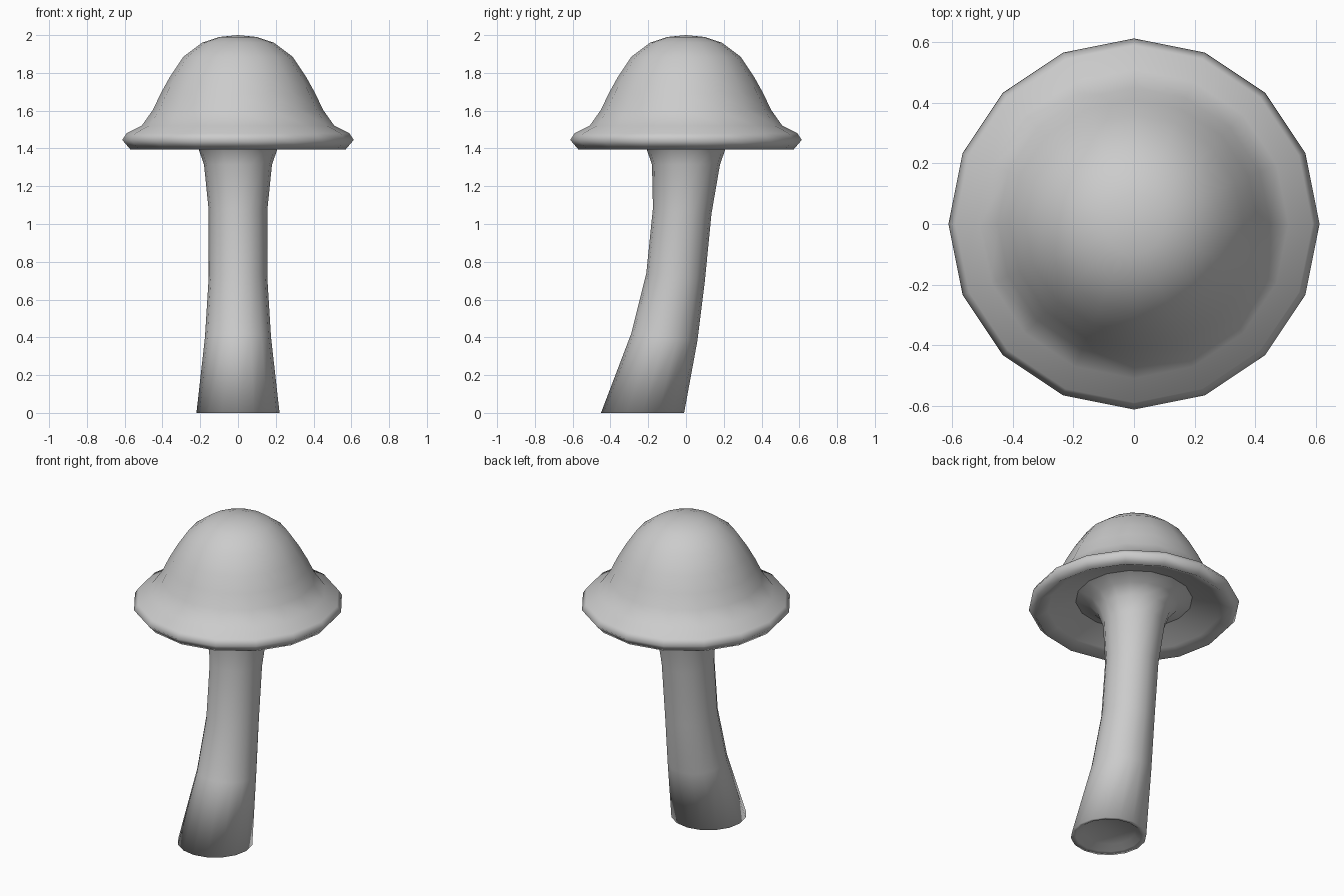
import bpy, bmesh, math
from mathutils import Vector

if "Cube" in bpy.data.objects:
    bpy.data.objects.remove(bpy.data.objects["Cube"])

SIDES = 16


def ring(bm, r, z, y=0.0, tilt=0.0):
    """Circle of vertices; tilt raises the -y side and lowers the +y side."""
    out = []
    for i in range(SIDES):
        a = 2 * math.pi * i / SIDES
        s = math.sin(a)
        out.append(bm.verts.new((r * math.cos(a), y + r * s, z - tilt * s)))
    return out


def bridge(bm, a, b):
    for i in range(SIDES):
        j = (i + 1) % SIDES
        bm.faces.new((a[i], a[j], b[j], b[i]))


def pole(bm, loop, co):
    v = bm.verts.new(co)
    for i in range(SIDES):
        bm.faces.new((loop[i], loop[(i + 1) % SIDES], v))


def finish(bm, name):
    bmesh.ops.recalc_face_normals(bm, faces=bm.faces)
    for f in bm.faces:
        f.smooth = True
    me = bpy.data.meshes.new(name)
    bm.to_mesh(me)
    bm.free()
    ob = bpy.data.objects.new(name, me)
    bpy.context.collection.objects.link(ob)
    return ob


# Cap: dome, flared brim, rolled lip and hollow underside
cap_profile = [(0.10, 1.99), (0.19, 1.96), (0.29, 1.885), (0.36, 1.78),
               (0.41, 1.69), (0.45, 1.605), (0.51, 1.52), (0.59, 1.48),
               (0.613, 1.445), (0.57, 1.395), (0.50, 1.43), (0.34, 1.485)]
bm = bmesh.new()
loops = [ring(bm, r, z) for r, z in cap_profile]
for a, b in zip(loops, loops[1:]):
    bridge(bm, a, b)
pole(bm, loops[0], (0, 0, 2.0))
finish(bm, "mushroom_cap")

# Stem: bent tube flaring into the cap (radius, z, y centre, tilt)
stem_rings = [(0.15, 0.03, -0.22, 0), (0.19, 0.005, -0.23, 0),
              (0.22, 0.0, -0.23, 0), (0.175, 0.40, -0.115, 0.02),
              (0.155, 0.72, -0.055, 0.02), (0.155, 1.07, -0.02, 0.015),
              (0.18, 1.315, 0, 0), (0.21, 1.40, 0, 0),
              (0.26, 1.455, 0, 0), (0.34, 1.485, 0, 0)]
bm = bmesh.new()
loops = [ring(bm, *s) for s in stem_rings]
for a, b in zip(loops, loops[1:]):
    bridge(bm, a, b)
pole(bm, loops[0], (0, -0.22, 0.035))
finish(bm, "mushroom_stem")
